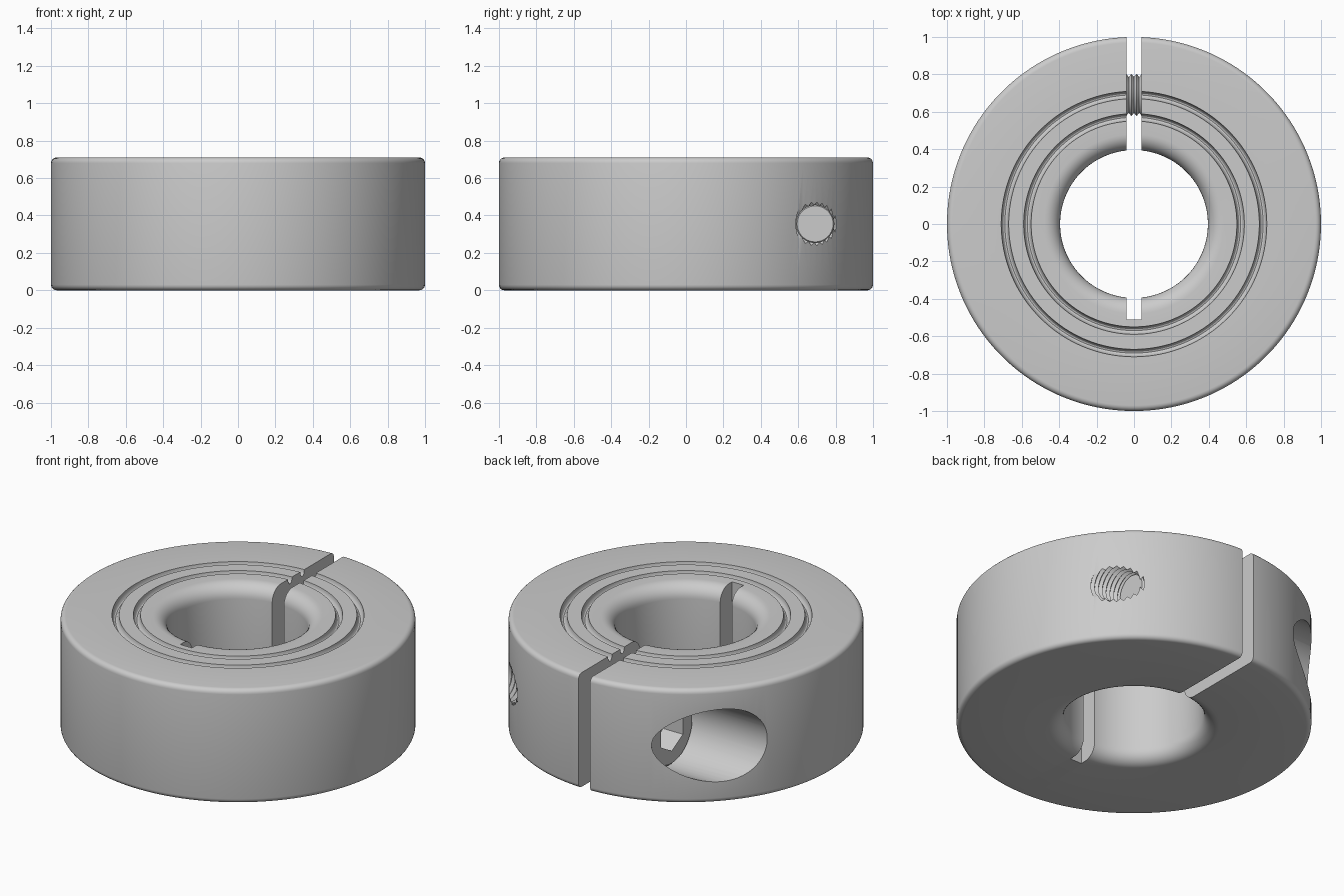
import bpy, bmesh
from math import sin, cos, pi, tau

if "Cube" in bpy.data.objects:
    bpy.data.objects.remove(bpy.data.objects["Cube"])

H = 0.71                 # collar height
BOLT_Y, BOLT_Z = 0.69, H / 2
PITCH = 0.028


def arc(cx, cz, rx, rz, a0, a1, n):
    return [(cx + rx * cos(a0 + (a1 - a0) * i / n), cz + rz * sin(a0 + (a1 - a0) * i / n))
            for i in range(n + 1)]


def lathe(name, profile, segs, closed, along_x=False):
    """Spin (radius, height) points; open profiles get flat end caps."""
    bm = bmesh.new()
    rings = []
    for r, h in profile:
        ring = []
        for k in range(segs):
            a = tau * (k + 0.5) / segs
            u, v = r * cos(a), r * sin(a)
            co = (h, BOLT_Y + u, BOLT_Z + v) if along_x else (u, v, h)
            ring.append(bm.verts.new(co))
        rings.append(ring)
    pairs = list(zip(rings, rings[1:]))
    if closed:
        pairs.append((rings[-1], rings[0]))
    else:
        bm.faces.new(rings[0])
        bm.faces.new(rings[-1])
    for a, b in pairs:
        for k in range(segs):
            j = (k + 1) % segs
            bm.faces.new((a[k], a[j], b[j], b[k]))
    bmesh.ops.recalc_face_normals(bm, faces=bm.faces)
    me = bpy.data.meshes.new(name)
    bm.to_mesh(me)
    bm.free()
    ob = bpy.data.objects.new(name, me)
    bpy.context.collection.objects.link(ob)
    return ob


def select(ob):
    bpy.ops.object.select_all(action='DESELECT')
    ob.select_set(True)
    bpy.context.view_layer.objects.active = ob


def cut(ob, cutter):
    cutter.hide_render = True
    mod = ob.modifiers.new("cut", 'BOOLEAN')
    mod.operation, mod.solver, mod.object = 'DIFFERENCE', 'EXACT', cutter
    select(ob)
    bpy.ops.object.modifier_apply(modifier=mod.name)
    bpy.data.objects.remove(cutter)


def thread(x0, x1, root, crest):
    """Zigzag thread profile, phased to x = 0."""
    pts = []
    for i in range(round(x0 / PITCH), int(x1 / PITCH) + 1):
        pts += [(root, i * PITCH), (crest, (i + 0.5) * PITCH)]
    return pts


# collar ring: rounded bore, rounded rim, two round grooves in the top
F, B = 0.03, 0.085
profile = arc(0.395 + B, B, B, B, 1.5 * pi, pi, 8)
profile += arc(0.395 + B, H - B, B, B, pi, pi / 2, 8)
for r in (0.57, 0.69):
    profile += arc(r, H, 0.02, 0.035, pi, tau, 8)
profile += arc(1 - F, H - F, F, F, pi / 2, 0, 5)
profile += arc(1 - F, F, F, F, 0, -pi / 2, 5)
collar = lathe("collar", profile, 144, True)

# clamp slit and the relief notch opposite
bpy.ops.mesh.primitive_cube_add(size=1, location=(0, 0.345, H / 2))
slit = bpy.context.object
slit.name = "slit_cutter"
slit.scale = (0.08, 1.71, 1.2)
cut(collar, slit)

# counterbore, clearance hole and tapped hole
hole = [(0.225, -1.2), (0.225, -0.17), (0.118, -0.17), (0.118, -0.001)]
hole += thread(0, 1.0, 0.1, 0.117)
cut(collar, lathe("bolt_hole_cutter", hole, 48, False, True))

# clamp screw with hex socket
screw_profile = [(0.2, -0.386), (0.214, -0.372), (0.214, -0.172), (0.11, -0.172)]
screw_profile += thread(-0.168, 0.575, 0.096, 0.113) + [(0.096, 0.6)]
screw = lathe("clamp_screw", screw_profile, 48, False, True)
cut(screw, lathe("socket_cutter", [(0.125, -0.6), (0.125, -0.25)], 6, False, True))

for ob in (collar, screw):
    select(ob)
    bpy.ops.object.shade_smooth_by_angle(angle=pi / 6)
